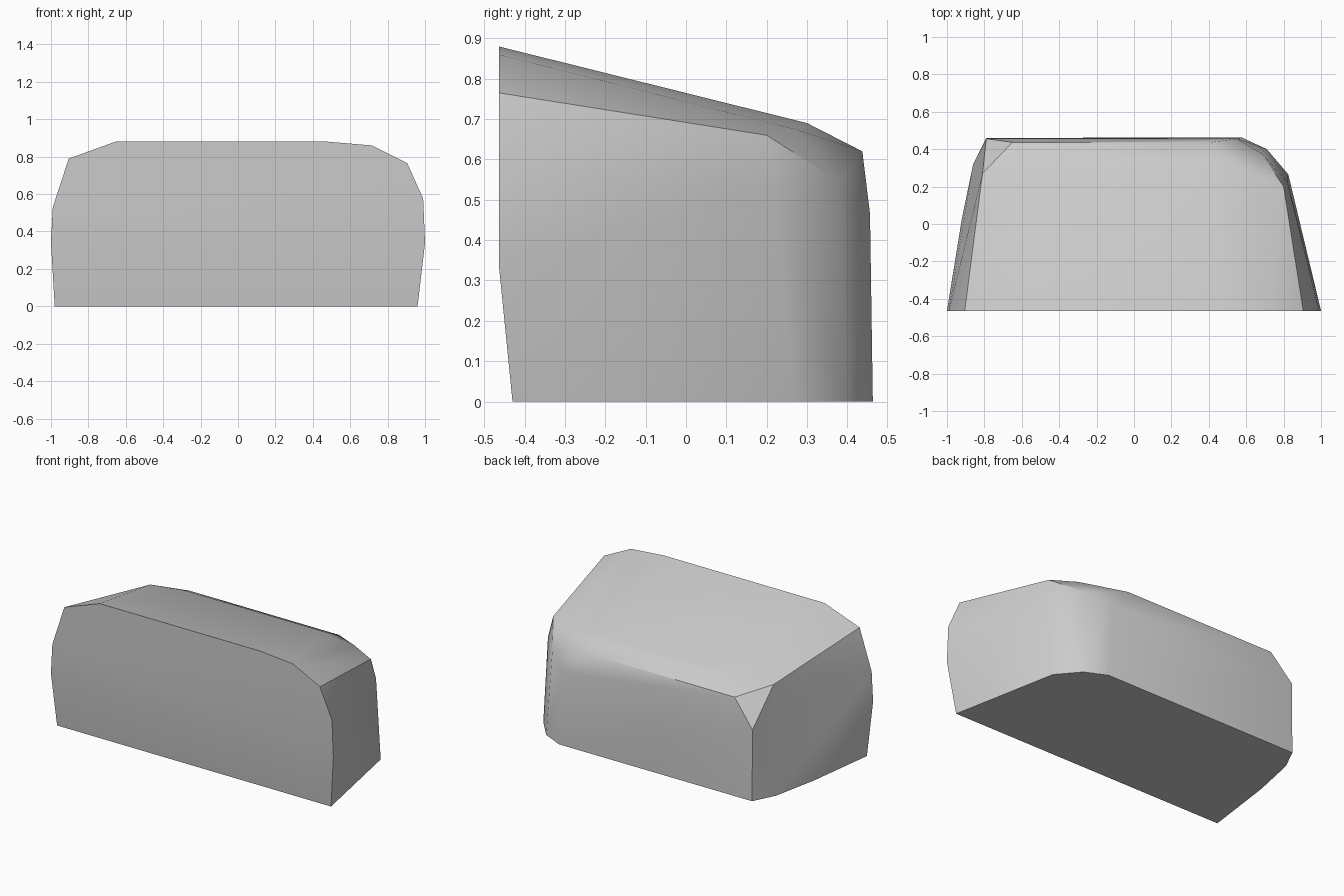
import bpy
import bmesh
import math

default_cube = bpy.data.objects.get("Cube")
if default_cube:
    bpy.data.objects.remove(default_cube, do_unlink=True)


def make_material(name, colour):
    material = bpy.data.materials.new(name)
    material.use_nodes = True
    material.diffuse_color = colour
    material.node_tree.nodes["Principled BSDF"].inputs["Base Color"].default_value = colour
    return material


def hull_object(name, points, material, smooth_angle):
    """Wrap a convex shell round the section points and shade it smooth."""
    bm = bmesh.new()
    for point in points:
        bm.verts.new(point)
    result = bmesh.ops.convex_hull(bm, input=bm.verts[:])
    spare = {item for key in ("geom_interior", "geom_unused") for item in result[key]
             if isinstance(item, bmesh.types.BMVert)}
    bmesh.ops.delete(bm, geom=list(spare), context='VERTS')
    # Merge the triangles of the flat faces
    bmesh.ops.dissolve_limit(bm, angle_limit=math.radians(0.5),
                             verts=bm.verts[:], edges=bm.edges[:])
    bmesh.ops.recalc_face_normals(bm, faces=bm.faces[:])
    mesh = bpy.data.meshes.new(name)
    bm.to_mesh(mesh)
    bm.free()
    mesh.materials.append(material)
    body = bpy.data.objects.new(name, mesh)
    bpy.context.collection.objects.link(body)
    bpy.ops.object.select_all(action='DESELECT')
    body.select_set(True)
    bpy.context.view_layer.objects.active = body
    bpy.ops.object.shade_smooth_by_angle(angle=smooth_angle)
    return body


# Flat front face, as x and z
FRONT_Y = -0.464
front_profile = [(-1, 0.34), (-0.99, 0.53), (-0.905, 0.79), (-0.655, 0.88), (0.48, 0.88),
                 (0.715, 0.86), (0.905, 0.765), (0.99, 0.575), (1, 0.34)]

# Floor outline, as x and y
floor_outline = [(-0.98, -0.43), (-0.92, 0.03), (-0.86, 0.32), (-0.79, 0.46),
                 (0.575, 0.463), (0.71, 0.4), (0.825, 0.265), (0.96, -0.43)]

# Roof break, where the slope steepens, and the rear roof edge
roof_break = [(-0.81, 0.27, 0.68), (-0.6, 0.3, 0.69), (0.43, 0.3, 0.69),
              (0.64, 0.27, 0.675), (0.8, 0.2, 0.66)]
rear_edge = [(-0.65, 0.437, 0.62), (0.41, 0.437, 0.62)]

# Rear corners: one sharp, the other rounded
sharp_corner = [(-0.79, 0.456, 0.455)]
round_corner = [(0.55, 0.456, 0.465), (0.68, 0.38, 0.545), (0.82, 0.225, 0.53)]

points = [(x, FRONT_Y, z) for x, z in front_profile]
points += [(x, y, 0) for x, y in floor_outline]
points += roof_break + rear_edge + sharp_corner + round_corner

grey = make_material("plain_grey", (0.6, 0.6, 0.6, 1))
hull_object("faceted_block", points, grey, math.radians(30))
